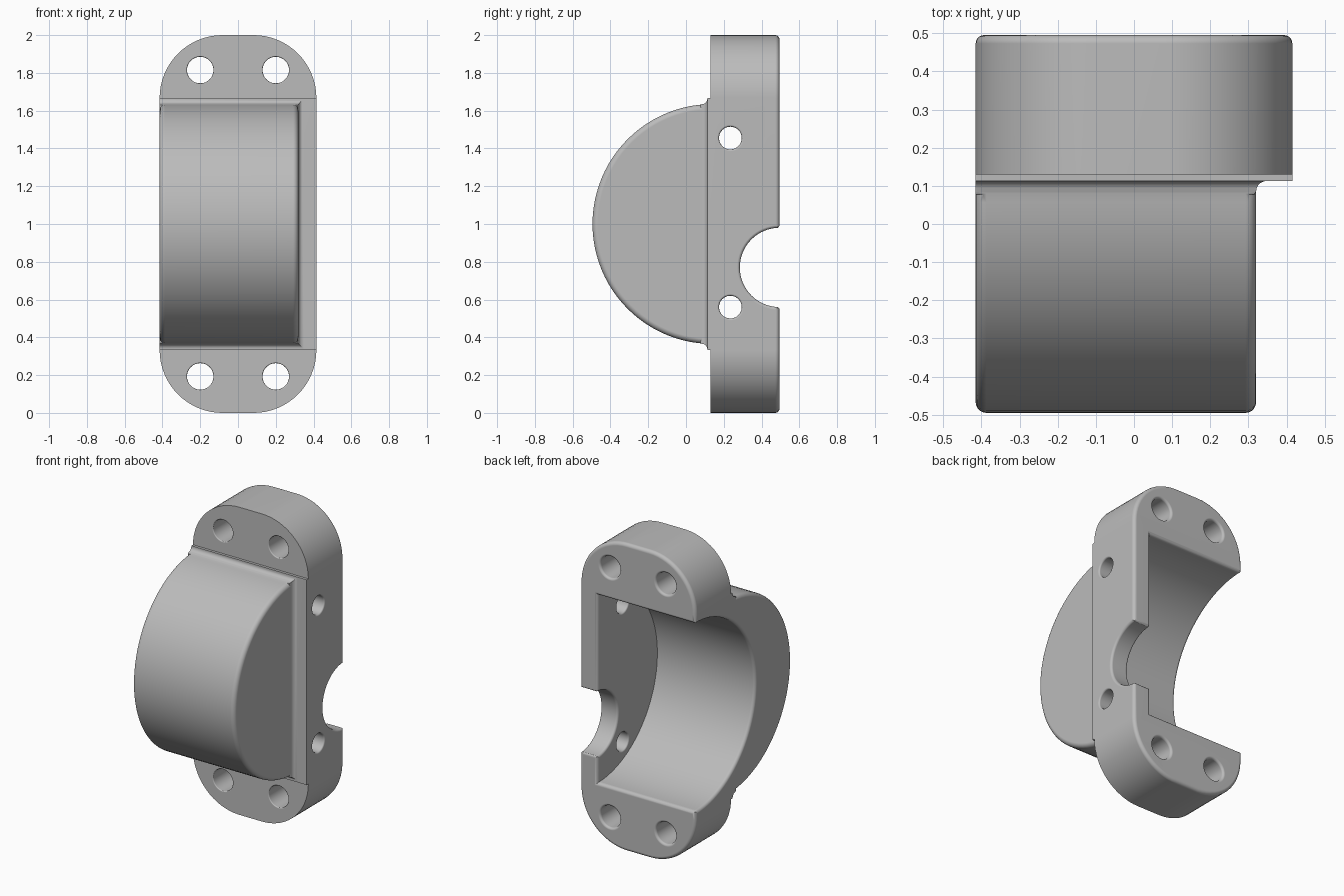
import bpy, bmesh
from math import sin, cos, pi, radians

if "Cube" in bpy.data.objects:
    bpy.data.objects.remove(bpy.data.objects["Cube"], do_unlink=True)

grey = bpy.data.materials.new("plain_grey")
grey.use_nodes = True
grey.diffuse_color = (0.5, 0.5, 0.5, 1)
grey.node_tree.nodes["Principled BSDF"].inputs["Base Color"].default_value = (0.5, 0.5, 0.5, 1)

# Main dimensions
HALF_W = 0.415
FRONT, BACK = 0.13, 0.495
PLATE = 0.113
DOME_X, DOME_R, DOME_Y = 0.32, 0.635, 0.14
WALL_X, BORE_R = 0.29, 0.61


def loft(name, rings):
    """Closed solid through rings with equal point counts."""
    bm = bmesh.new()
    loops = [[bm.verts.new(p) for p in ring] for ring in rings]
    n = len(loops[0])
    for a, b in zip(loops, loops[1:]):
        for i in range(n):
            j = (i + 1) % n
            bm.faces.new((a[i], a[j], b[j], b[i]))
    bm.faces.new(loops[0])
    bm.faces.new(loops[-1])
    bmesh.ops.recalc_face_normals(bm, faces=bm.faces)
    mesh = bpy.data.meshes.new(name)
    bm.to_mesh(mesh)
    bm.free()
    mesh.materials.append(grey)
    ob = bpy.data.objects.new(name, mesh)
    bpy.context.collection.objects.link(ob)
    return ob


def fillet(f, n=5):
    """(depth below the face, offset) pairs of a quarter round, deepest first."""
    return [(f * (1 - sin(t)), f * (1 - cos(t))) for t in (i * pi / 2 / n for i in range(n + 1))]


def box_ring(y, x0, x1, h, z=1):
    return [(x0, y, z - h), (x1, y, z - h), (x1, y, z + h), (x0, y, z + h)]


def end_ring(y, inset, n=16):
    """Tall rectangle with big rounded corners."""
    r = 0.333 - inset
    pts = []
    for k, (sx, sz) in enumerate(((1, 1), (-1, 1), (-1, -1), (1, -1))):
        for i in range(n + 1):
            t = (k + i / n) * pi / 2
            pts.append((sx * (HALF_W - 0.333) + r * cos(t), y, 1 + sz * 0.667 + r * sin(t)))
    return pts


def dome_ring(x, inset, n=48):
    r = DOME_R - inset
    arc = [(x, DOME_Y - r * cos(t), 1 + r * sin(t)) for t in (-pi / 2 + i * pi / n for i in range(n + 1))]
    return [(x, 0.3, 1 - r)] + arc + [(x, 0.3, 1 + r)]


def round_cutter(axis, u, z, r, a, b, fa, fb, n=48):
    """Cylinder from a to b along x or y, flared by fa and fb at its mouths."""
    stations = [(b, r)]
    if fb:
        stations = [(b - d, r + o) for d, o in fillet(fb)] + [(b + 0.1, r + fb)]
    if fa:
        stations = [(a - 0.1, r + fa)] + [(a + d, r + o) for d, o in reversed(fillet(fa))] + stations
    else:
        stations = [(a, r)] + stations
    rings = []
    for s, q in stations:
        circle = [(u + q * cos(2 * pi * i / n), z + q * sin(2 * pi * i / n)) for i in range(n)]
        rings.append([(s, p, w) if axis == "x" else (p, s, w) for p, w in circle])
    return loft("cutter", rings)


def mouth_cutter(x0, x1, h, z, f, grow_x):
    """Box that rounds over straight edges of an opening in the back face."""
    steps = [(f + 0.015, -0.005)] + fillet(f) + [(-0.1, f)]
    return loft("cutter", [box_ring(BACK - d, x0, x1 + o * grow_x, h + o, z) for d, o in steps])


def combine(ob, other, operation):
    mod = ob.modifiers.new("combine", "BOOLEAN")
    mod.object, mod.operation, mod.solver = other, operation, "EXACT"
    bpy.context.view_layer.objects.active = ob
    bpy.ops.object.modifier_apply(modifier=mod.name)
    bpy.data.objects.remove(other, do_unlink=True)


# Mounting block with rounded ends and a rounded back rim
housing = loft("clamp_housing", [end_ring(FRONT, 0)] + [end_ring(BACK - d, o) for d, o in fillet(0.022)])

# Shallow raised plate behind the dome
combine(housing, loft("plate", [box_ring(y, -HALF_W, HALF_W, 0.667) for y in (PLATE, 0.2)]), "UNION")

# Half-round dome with rounded end edges
f = 0.028
dome = loft("dome", [dome_ring(-HALF_W + d, o) for d, o in reversed(fillet(f))]
            + [dome_ring(DOME_X - d, o) for d, o in fillet(f)])
combine(housing, dome, "UNION")

# Concave fillet where the dome meets the plate
steps = [(f + 0.008, -0.005)] + fillet(f) + [(-0.05, f)]
cove = loft("cove", [box_ring(PLATE - d, -HALF_W, DOME_X + o, DOME_R + o) for d, o in steps])
combine(housing, cove, "UNION")

# Round cavity, open at the back and at one side
combine(housing, round_cutter("x", 0.49, 1, BORE_R, -HALF_W, WALL_X, 0.02, 0, 128), "DIFFERENCE")
combine(housing, mouth_cutter(-0.6, WALL_X, BORE_R, 1, 0.02, 1), "DIFFERENCE")

# Half-round notch in the side wall
combine(housing, round_cutter("x", BACK, 0.77, 0.21, WALL_X, HALF_W, 0.015, 0.015, 64), "DIFFERENCE")
combine(housing, mouth_cutter(0.25, 0.6, 0.207, 0.77, 0.018, 0), "DIFFERENCE")

# Side wall holes
for z in (0.56, 1.455):
    combine(housing, round_cutter("x", 0.235, z, 0.06, WALL_X, HALF_W, 0.01, 0.01), "DIFFERENCE")

# Mounting holes at both ends
for x in (-0.2, 0.2):
    for z in (0.193, 1.815):
        combine(housing, round_cutter("y", x, z, 0.07, FRONT, BACK, 0.006, 0.015), "DIFFERENCE")

# Smooth shading with crisp edges kept
bpy.ops.object.select_all(action="DESELECT")
housing.select_set(True)
bpy.context.view_layer.objects.active = housing
bpy.ops.object.shade_smooth_by_angle(angle=radians(30))
weighted = housing.modifiers.new("weighted_normals", "WEIGHTED_NORMAL")
weighted.keep_sharp = True
